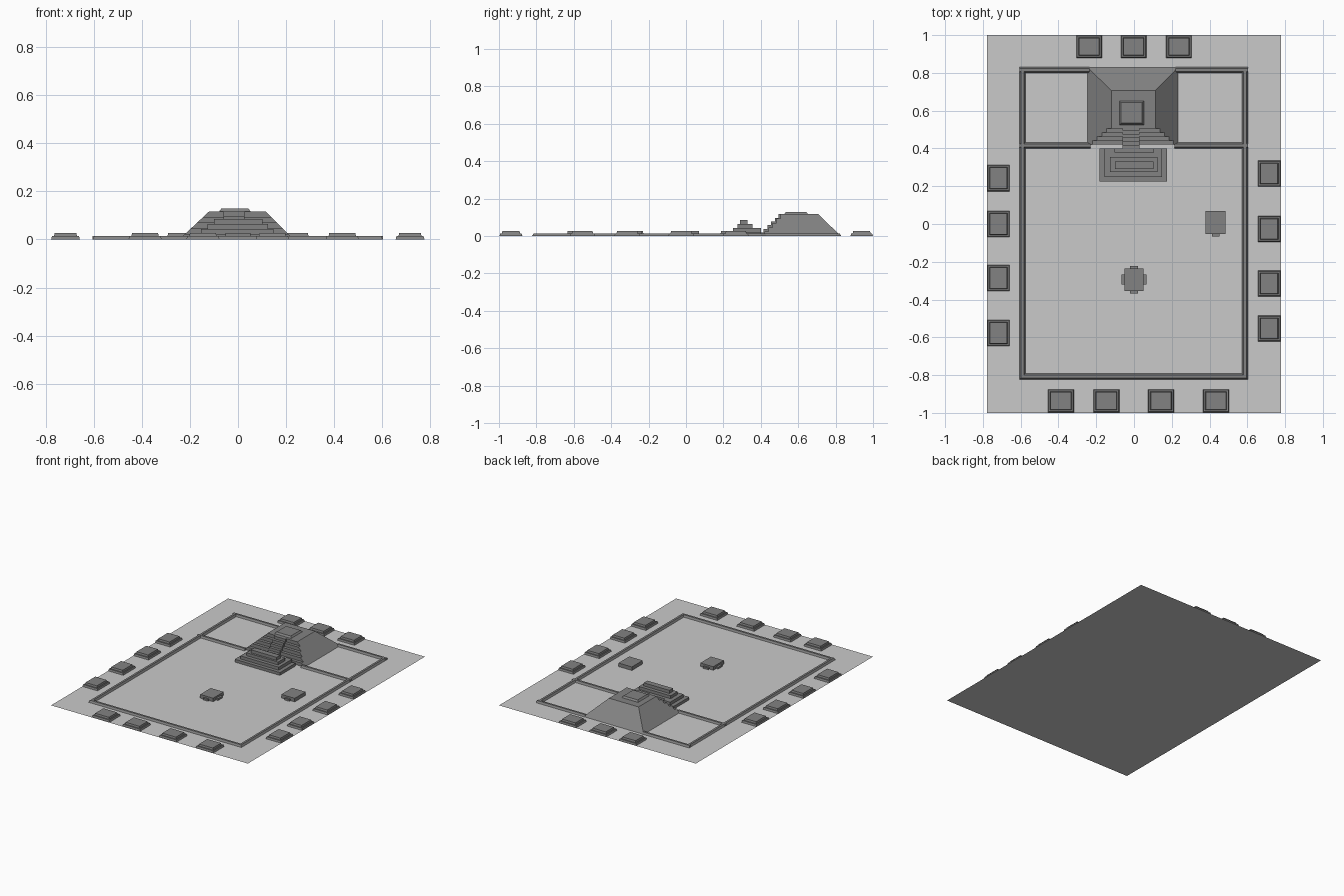
import bpy, bmesh

if "Cube" in bpy.data.objects:
    bpy.data.objects.remove(bpy.data.objects["Cube"])


def material(name, v):
    m = bpy.data.materials.new(name)
    m.diffuse_color = (v, v, v, 1)
    m.use_nodes = True
    m.node_tree.nodes["Principled BSDF"].inputs["Base Color"].default_value = m.diffuse_color
    return m


STONE = material("grey stone", 0.225)
EARTH = material("pale ground", 0.59)


def build(name, blocks, mat=STONE):
    """Each block: (bottom rect, top rect, z0, z1); rect = (x0, x1, y0, y1)."""
    bm = bmesh.new()
    for lo, hi, z0, z1 in blocks:
        rings = []
        for (x0, x1, y0, y1), z in ((lo, z0), (hi, z1)):
            rings.append([bm.verts.new(p) for p in
                          ((x0, y0, z), (x1, y0, z), (x1, y1, z), (x0, y1, z))])
        a, b = rings
        bm.faces.new(b)
        bm.faces.new(a[::-1])
        for i in range(4):
            j = (i + 1) % 4
            bm.faces.new((a[i], a[j], b[j], b[i]))
    me = bpy.data.meshes.new(name)
    bm.to_mesh(me)
    bm.free()
    me.materials.append(mat)
    ob = bpy.data.objects.new(name, me)
    bpy.context.collection.objects.link(ob)
    return ob


def box(x0, x1, y0, y1, z0, z1):
    r = (x0, x1, y0, y1)
    return (r, r, z0, z1)


def shrink(r, d):
    return (r[0] + d, r[1] - d, r[2] + d, r[3] - d)


def lerp(a, b, t):
    return a + (b - a) * t


Z = 0.0006  # parts start just above the ground sheet

# ground sheet
bpy.ops.mesh.primitive_plane_add(size=1)
ground = bpy.context.object
ground.name = "ground"
ground.scale = (1.556, 2, 1)
ground.data.materials.append(EARTH)

# low enclosure walls with sloping sides
walls = {
    "left_wall": (-0.606, -0.575, -0.823, 0.83),
    "right_wall": (0.572, 0.603, -0.823, 0.83),
    "front_wall": (-0.606, 0.603, -0.823, -0.792),
    "back_wall_left": (-0.606, -0.235, 0.80, 0.83),
    "back_wall_right": (0.22, 0.603, 0.80, 0.83),
    "cross_wall_left": (-0.606, -0.23, 0.40, 0.431),
    "cross_wall_right": (0.215, 0.603, 0.40, 0.431),
}
for name, r in walls.items():
    if "wall_" in name:  # open ends run into the pyramid or side wall
        top = (r[0], r[1], r[2] + 0.008, r[3] - 0.008)
    else:
        top = shrink(r, 0.008)
    build(name, [(r, top, Z, 0.014)])

# pyramid: smooth sides and back, terraced front
H, N = 0.117, 5
base, crown = (-0.245, 0.232, 0.42, 0.828), (-0.12, 0.114, 0.506, 0.707)
layers = []
for i in range(N):
    t0, t1 = i / N, (i + 1) / N
    front = lerp(base[2], crown[2], i / (N - 1))
    lo, hi = [(lerp(base[0], crown[0], t), lerp(base[1], crown[1], t), front,
               lerp(base[3], crown[3], t)) for t in (t0, t1)]
    layers.append((lo, hi, max(Z, H * t0), H * t1))
build("pyramid", layers)

# shrine base on the summit
cap = (-0.078, 0.052, 0.525, 0.652)
build("summit_platform", [(cap, shrink(cap, 0.009), H, 0.129)])

# central stair up the pyramid
build("pyramid_stair", [box(-0.06, 0.028, 0.395 + 0.02 * i, 0.52, Z if i == 0 else H * i / 6,
                            H * (i + 1) / 6) for i in range(6)])

# stepped stand facing the stair, open towards the pyramid
stand = [box(-0.183, 0.174, 0.225, 0.40, Z, 0.021),
         box(-0.155, 0.147, 0.25, 0.378, 0.021, 0.043),
         box(-0.155, -0.10, 0.378, 0.40, 0.021, 0.043),
         box(0.103, 0.147, 0.378, 0.40, 0.021, 0.043),
         box(-0.127, 0.124, 0.275, 0.355, 0.043, 0.064),
         box(-0.10, 0.103, 0.29, 0.33, 0.064, 0.086)]
build("stepped_stand", stand)


# ring of two-tier house platforms outside the wall
def house(name, x, y, w, d):
    r = (x - w / 2, x + w / 2, y - d / 2, y + d / 2)
    build(name, [(r, shrink(r, 0.004), Z, 0.014),
                 (shrink(r, 0.012), shrink(r, 0.015), 0.014, 0.027)])


rows = [("back", [(x, 0.939) for x in (-0.238, -0.002, 0.238)], 0.135, 0.12),
        ("front", [(x, -0.936) for x in (-0.387, -0.146, 0.143, 0.434)], 0.138, 0.122),
        ("left", [(-0.718, y) for y in (0.243, 0.0, -0.286, -0.577)], 0.12, 0.14),
        ("right", [(0.716, y) for y in (0.267, -0.026, -0.315, -0.553)], 0.12, 0.137)]
for side, spots, w, d in rows:
    for k, (x, y) in enumerate(spots):
        house(f"{side}_house_platform_{k + 1}", x, y, w, d)

# small court platforms with short steps
build("side_altar", [box(0.379, 0.485, -0.052, 0.07, Z, 0.026),
                     box(0.414, 0.453, -0.066, 0, Z, 0.013)])
build("centre_altar", [box(-0.051, 0.051, -0.354, -0.235, Z, 0.026),
                       box(-0.02, 0.02, -0.367, -0.222, Z, 0.013),
                       box(-0.066, 0.066, -0.32, -0.268, Z, 0.013)])
